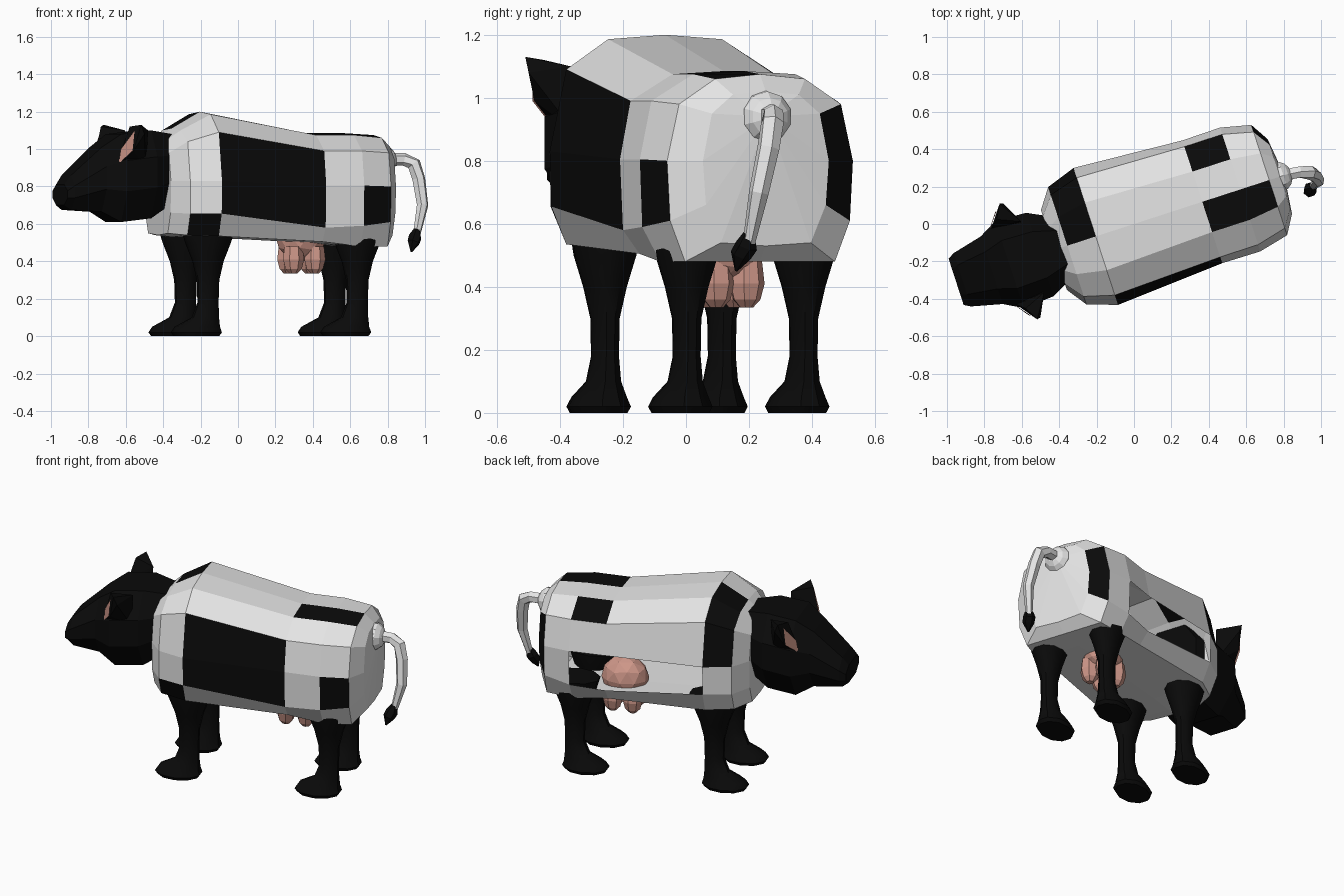
import bpy, bmesh, math
from mathutils import Vector, Matrix

default_cube = bpy.data.objects.get("Cube")
if default_cube:
    bpy.data.objects.remove(default_cube, do_unlink=True)

# The animal is built along its own axis (nose at -u, tail at +u), then turned
TURN = Matrix.Rotation(math.radians(18), 4, 'Z')


def make_material(name, colour):
    material = bpy.data.materials.new(name)
    material.use_nodes = True
    material.diffuse_color = (*colour, 1)
    shader = material.node_tree.nodes["Principled BSDF"]
    shader.inputs["Base Color"].default_value = (*colour, 1)
    shader.inputs["Roughness"].default_value = 0.8
    return material


white = make_material("hide white", (0.78, 0.78, 0.78))
black = make_material("hide black", (0.003, 0.003, 0.003))
pink = make_material("skin pink", (0.62, 0.31, 0.25))


def finish(name, bm, materials, smooth_angle=None):
    bm.transform(TURN)
    bmesh.ops.recalc_face_normals(bm, faces=bm.faces)
    mesh = bpy.data.meshes.new(name)
    bm.to_mesh(mesh)
    bm.free()
    for material in materials:
        mesh.materials.append(material)
    obj = bpy.data.objects.new(name, mesh)
    bpy.context.collection.objects.link(obj)
    if smooth_angle:
        bpy.ops.object.select_all(action='DESELECT')
        obj.select_set(True)
        bpy.context.view_layer.objects.active = obj
        bpy.ops.object.shade_smooth_by_angle(angle=math.radians(smooth_angle))
    return obj


def loft(bm, rings, start_tip=None, end_tip=None):
    """Skin closed rings; returns the faces keyed by (segment, side)."""
    loops = [[bm.verts.new(p) for p in ring] for ring in rings]
    count = len(loops[0])
    faces = {}
    for s, (a, b) in enumerate(zip(loops, loops[1:])):
        for j in range(count):
            k = (j + 1) % count
            faces[s, j] = bm.faces.new((a[j], a[k], b[k], b[j]))
    for loop, tip in ((loops[0], start_tip), (loops[-1], end_tip)):
        if tip:
            centre = bm.verts.new(tip)
            for j in range(count):
                bm.faces.new((loop[j], loop[(j + 1) % count], centre))
        else:
            bm.faces.new(loop)
    return faces


def hull(bm, points):
    verts = [bm.verts.new(p) for p in points]
    bmesh.ops.convex_hull(bm, input=verts)


def tube(bm, path, radii, sides):
    """Round tube through a path, with one radius for each point."""
    path = [Vector(p) for p in path]
    rings = []
    for i, point in enumerate(path):
        along = path[min(i + 1, len(path) - 1)] - path[max(i - 1, 0)]
        across = Vector((0, 1, 0)).cross(along).normalized()
        other = along.cross(across).normalized()
        angles = [math.tau * j / sides for j in range(sides)]
        rings.append([point + radii[i] * (across * math.cos(t) + other * math.sin(t))
                      for t in angles])
    loft(bm, rings)


# Body: half sections (side, height) from the spine down to the belly
sections = {
    -.45: [(0, 1.05), (.11, 1.04), (.19, .98), (.225, .83), (.22, .66), (.17, .55), (0, .54)],
    -.375: [(0, 1.11), (.16, 1.1), (.285, 1.04), (.33, .83), (.33, .655), (.28, .54), (0, .53)],
    -.215: [(0, 1.2), (.19, 1.186), (.33, 1.09), (.385, .83), (.38, .655), (.33, .535), (0, .53)],
    .384: [(0, 1.085), (.17, 1.075), (.31, .99), (.345, .805), (.335, .58), (.28, .505), (0, .5)],
    .597: [(0, 1.085), (.17, 1.075), (.31, .99), (.348, .805), (.34, .59), (.28, .48), (0, .48)],
    .76: [(0, 1.075), (.15, 1.06), (.27, .98), (.31, .8), (.3, .61), (.25, .48), (0, .48)],
    .82: [(0, 1.02), (.11, 1.01), (.18, .95), (.21, .8), (.2, .66), (.15, .54), (0, .53)],
}
rings = []
for u, half in sections.items():
    far = [(u, v, z) for v, z in half]
    near = [(u, -v, z) for v, z in half[-2:0:-1]]
    rings.append(far + near)
bm = bmesh.new()
faces = loft(bm, rings, end_tip=(.845, 0, .94))


def near_side(band):
    return 11 - band


# Black patches, as (segment along the body, band around it)
patches = [(1, 0), (1, 1), (1, 2), (1, near_side(4)),
           (2, near_side(2)), (2, near_side(3)),
           (3, 1), (3, near_side(0)), (4, near_side(0)),
           (4, near_side(3)), (5, 2), (5, 3)]
for key in patches:
    faces[key].material_index = 1
# Open flank panel on the left of the barrel
bmesh.ops.delete(bm, geom=[faces[2, 3], faces[3, 3]], context='FACES')
finish("body", bm, [white, black])

# Head: (u, top, bottom, half width) from nose to neck
bm = bmesh.new()
rings = []
for u, top, low, w in [(-1.0, .81, .7, .13), (-.965, .86, .675, .15), (-.8, 1.01, .665, .19),
                       (-.7, 1.08, .61, .245), (-.53, 1.1, .63, .235), (-.4, 1.08, .71, .17)]:
    tall = top - low
    side = [(.55 * w, top), (w, top - .3 * tall), (w, low + .35 * tall), (.55 * w, low)]
    rings.append([(u, v, z) for v, z in side] + [(u, -v, z) for v, z in reversed(side)])
loft(bm, rings)
finish("head", bm, [black])

# Ears, each with a pink inner plate facing forward and outward
inner = [(-.735, .21, .92), (-.68, .285, .99), (-.67, .29, 1.1), (-.725, .22, 1.0)]
for label, s in (("left", 1), ("right", -1)):
    bm = bmesh.new()
    shell = inner + [(-.65, .325, 1.13), (-.63, .32, 1.08), (-.69, .25, 1.12),
                     (-.58, .19, .9), (-.57, .2, 1.1)]
    hull(bm, [(u, s * v, z) for u, v, z in shell])
    finish(label + "_ear", bm, [black])
    bm = bmesh.new()
    out = Vector((-.84, s * .54, 0)) * .008
    bm.faces.new([bm.verts.new(Vector((u, s * v, z)) + out) for u, v, z in inner])
    finish(label + "_inner_ear", bm, [pink])

# Legs: (height, forward shift, half length, half width)
leg_profile = [(.58, 0, .15, .11), (.5, 0, .125, .1), (.4, 0, .085, .07), (.3, 0, .062, .046),
               (.18, 0, .058, .044), (.1, .015, .075, .055), (.05, .06, .125, .085),
               (.02, .065, .14, .1), (.0, .065, .125, .09)]
for end, u0 in (("front", -.232), ("rear", .607)):
    for label, s in (("left", 1), ("right", -1)):
        bm = bmesh.new()
        rings = []
        for z, shift, length, width in leg_profile:
            angles = [math.tau * (j + .5) / 10 for j in range(10)]
            rings.append([(u0 - shift + length * math.cos(t),
                           s * .195 + width * math.sin(t), z) for t in angles])
        loft(bm, rings)
        finish(f"{end}_{label}_leg", bm, [black], 40)

# Tail: root knob, hanging switch and dark tuft
bm = bmesh.new()
tube(bm, [(.79, 0, .94), (.84, 0, .94), (.865, 0, .94), (.88, 0, .94)],
     [.085, .08, .06, .035], 10)
finish("tail_root", bm, [white])
bm = bmesh.new()
tube(bm, [(.85, 0, .945), (.93, -.01, .945), (.98, -.03, .92), (1.0, -.05, .84),
          (1.01, -.085, .7), (.97, -.105, .54)],
     [.035, .034, .038, .036, .032, .02], 6)
finish("tail", bm, [white])
bm = bmesh.new()
tube(bm, [(.972, -.105, .57), (.96, -.11, .53), (.945, -.125, .5), (.93, -.135, .45)],
     [.018, .036, .034, .004], 6)
finish("tail_tuft", bm, [black])

# Udder: low-poly bag with four teats
bm = bmesh.new()
bag = Matrix.Translation((.36, .015, .53)) @ Matrix.Diagonal((.14, .11, .13, 1))
bmesh.ops.create_icosphere(bm, subdivisions=2, radius=1, matrix=bag)
finish("udder", bm, [pink])
for i, (du, dv) in enumerate([(-.06, -.05), (-.06, .05), (.06, -.05), (.06, .05)]):
    bm = bmesh.new()
    u, v = .36 + du, .015 + dv
    tube(bm, [(u, v, .48), (u, v, .41), (u, v, .36), (u, v, .335)],
         [.05, .058, .045, .022], 7)
    finish(f"teat_{i}", bm, [pink])
